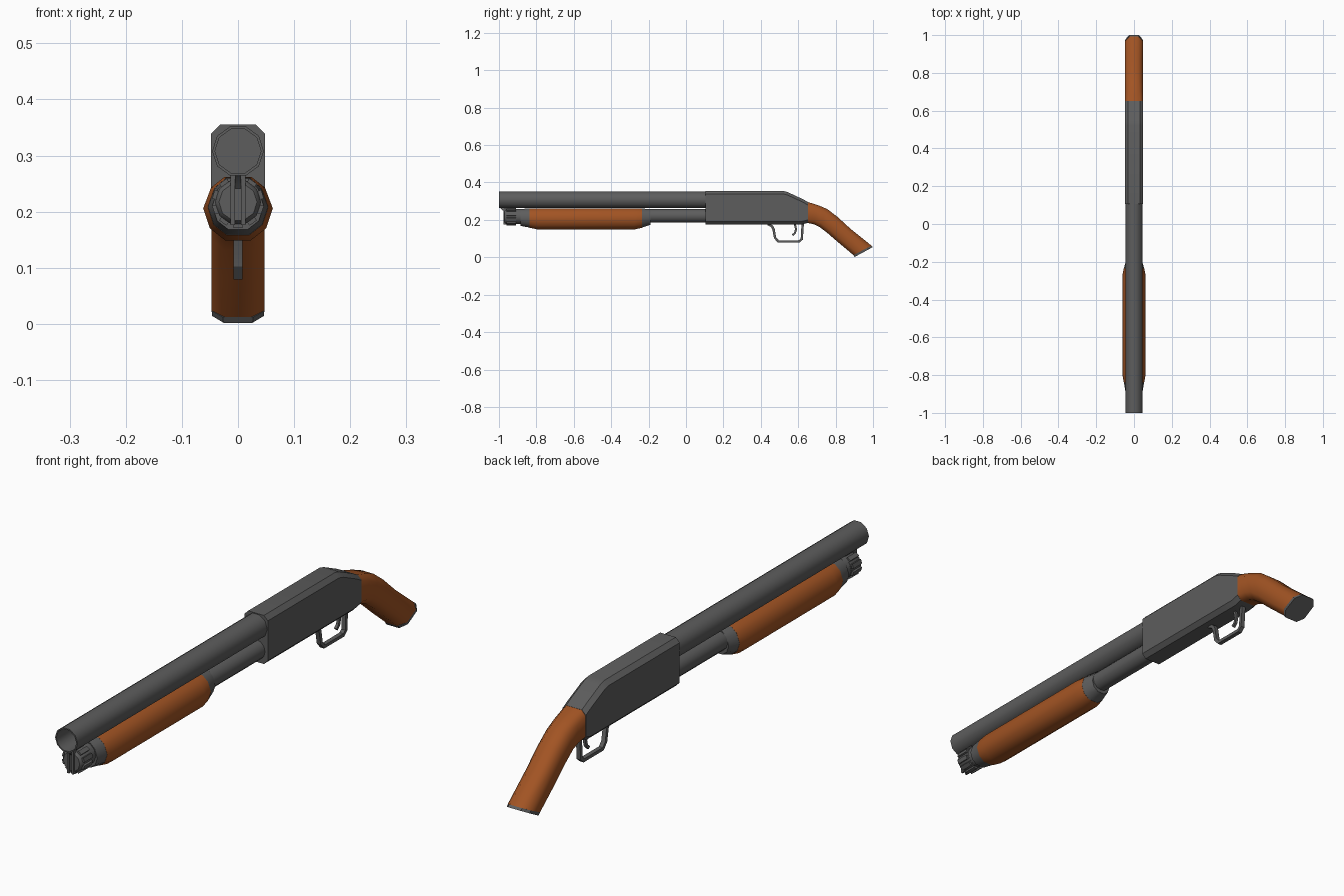
import bpy, bmesh, math
from mathutils import Vector

if "Cube" in bpy.data.objects:
    bpy.data.objects.remove(bpy.data.objects["Cube"])


def material(name, rgb):
    m = bpy.data.materials.new(name)
    m.diffuse_color = (*rgb, 1)
    m.use_nodes = True
    m.node_tree.nodes["Principled BSDF"].inputs["Base Color"].default_value = m.diffuse_color
    return m


STEEL = material("gunmetal grey", (0.11, 0.11, 0.11))
WOOD = material("orange brown wood", (0.36, 0.088, 0.017))


def loft(name, rings, mats=(STEEL,), angle=40, rule=None):
    """Skin a list of equal-length rings and cap both ends."""
    bm = bmesh.new()
    rows = [[bm.verts.new(p) for p in r] for r in rings]
    n = len(rings[0])
    for i in range(len(rows) - 1):
        for j in range(n):
            k = (j + 1) % n
            f = bm.faces.new((rows[i][j], rows[i][k], rows[i + 1][k], rows[i + 1][j]))
            if rule:
                f.material_index = rule(i)
    for end, i in ((0, 0), (-1, len(rows) - 2)):
        f = bm.faces.new(rows[end])
        if rule:
            f.material_index = rule(i)
    bmesh.ops.recalc_face_normals(bm, faces=bm.faces[:])
    me = bpy.data.meshes.new(name)
    bm.to_mesh(me)
    bm.free()
    ob = bpy.data.objects.new(name, me)
    bpy.context.collection.objects.link(ob)
    for m in mats:
        me.materials.append(m)
    bpy.ops.object.select_all(action='DESELECT')
    ob.select_set(True)
    bpy.context.view_layer.objects.active = ob
    bpy.ops.object.shade_smooth_by_angle(angle=math.radians(angle))
    return ob


def circle(y, r, z, n=10):
    return [(r * math.cos(2 * math.pi * i / n), y, z + r * math.sin(2 * math.pi * i / n))
            for i in range(n)]


def turned(name, z, stations, n=10):
    return loft(name, [circle(y, r, z, n) for y, r in stations])


def octagon(top, bottom, half, cx, ct):
    """Chamfered rectangle standing between a top and a bottom (y, z) point."""
    t, b = Vector((0, *top)), Vector((0, *bottom))
    side = [(half - cx, 0), (half, ct), (half, 1 - ct), (half - cx, 1)]
    pts = side + [(-x, f) for x, f in reversed(side)]
    return [t.lerp(b, f) + Vector((x, 0, 0)) for x, f in pts]


def strip(name, path, thick, half):
    """Flat bar following a (y, z) path in the centre plane."""
    pts = [Vector(p) for p in path]
    rings = []
    for i, p in enumerate(pts):
        d0 = (p - pts[max(i - 1, 0)]).normalized()
        d1 = (pts[min(i + 1, len(pts) - 1)] - p).normalized()
        d = (d0 + d1).normalized()
        off = Vector((-d.y, d.x)) * thick / 2
        a, b = p + off, p - off
        rings.append([(-half, *a), (half, *a), (half, *b), (-half, *b)])
    return loft(name, rings, angle=30)


def box(name, x0, x1, y0, y1, z0, z1):
    return loft(name, [[(x0, y, z0), (x1, y, z0), (x1, y, z1), (x0, y, z1)] for y in (y0, y1)])


# Barrel with hollow bore, and magazine tube below it
turned("barrel", 0.308, [(0.12, 0.046), (-1.0, 0.046), (-1.0, 0.041), (-0.7, 0.041)])
turned("magazine_tube", 0.222, [(-0.92, 0.037), (0.12, 0.037)], 12)

# Receiver with chamfered edges and sloped rear
receiver = []
for y, zt, zb in [(0.105, 0.355, 0.176), (0.52, 0.355, 0.176),
                  (0.545, 0.348, 0.176), (0.62, 0.313, 0.176), (0.652, 0.296, 0.184)]:
    receiver.append(octagon((y, zt), (y, zb), 0.048, 0.016, 0.016 / (zt - zb)))
loft("receiver", receiver, angle=30)

# Stock: curved pistol grip with a thin butt plate
stock = [((0.65, 0.296), (0.65, 0.184), 0.15), ((0.705, 0.279), (0.685, 0.176), 0.19),
         ((0.755, 0.258), (0.715, 0.161), 0.22), ((0.81, 0.216), (0.755, 0.131), 0.22),
         ((0.88, 0.152), (0.81, 0.083), 0.22), ((0.992, 0.062), (0.895, 0.012), 0.23)]
loft("stock", [octagon(t, b, 0.047, 0.012 + 0.04 * (c - 0.15) / 0.4 + 0.004, c)
               for t, b, c in stock], (WOOD,), 50)
loft("butt_plate", [octagon((0.992, 0.062), (0.895, 0.012), 0.047, 0.02, 0.23),
                    octagon((1.0, 0.055), (0.902, 0.002), 0.046, 0.02, 0.23)])

# Pump grip: wood middle with tapered metal ends
half = [(0.024, 0.262), (0.048, 0.243), (0.062, 0.206), (0.050, 0.170), (0.023, 0.149)]
section = half + [(-x, z) for x, z in reversed(half)]


def grip_ring(y, s):
    return [(x * s, y, 0.222 + (z - 0.222) * (s if z < 0.222 else 1 - (1 - s) * 0.3))
            for x, z in section]


loft("pump_grip", [grip_ring(y, s) for y, s in
                   [(-0.885, 0.74), (-0.838, 0.86), (-0.838, 0.87), (-0.795, 1), (-0.275, 1),
                    (-0.235, 0.88), (-0.235, 0.87), (-0.19, 0.66)]],
     (WOOD, STEEL), 45, lambda i: 1 if i in (0, 1, 5, 6) else 0)

# Magazine cap: collar, ribbed ring and front lugs
turned("cap_collar", 0.217, [(-0.915, 0.040), (-0.88, 0.040)])
turned("cap_body", 0.217, [(-0.97, 0.034), (-0.962, 0.041), (-0.905, 0.041)])
for k in range(10):
    a = math.radians(36 * k)
    rib = box("cap_rib", -0.008, 0.008, -0.96, -0.91, 0.036, 0.046)
    rib.rotation_euler = (0, a, 0)
    rib.location.z = 0.217
for s in (-1, 1):
    strip_x = s * 0.009
    box("cap_clasp", strip_x - 0.004, strip_x + 0.004, -0.977, -0.955, 0.176, 0.264)
strip("barrel_lug", [(-0.99, 0.266), (-0.968, 0.246), (-0.955, 0.225)], 0.008, 0.005)

# Trigger guard and trigger
strip("trigger_guard", [(0.438, 0.177), (0.46, 0.166), (0.468, 0.15), (0.476, 0.105),
                        (0.493, 0.085), (0.605, 0.085), (0.619, 0.097), (0.624, 0.178)],
      0.013, 0.008)
strip("trigger", [(0.582, 0.18), (0.588, 0.15), (0.583, 0.13), (0.57, 0.118)], 0.011, 0.005)
